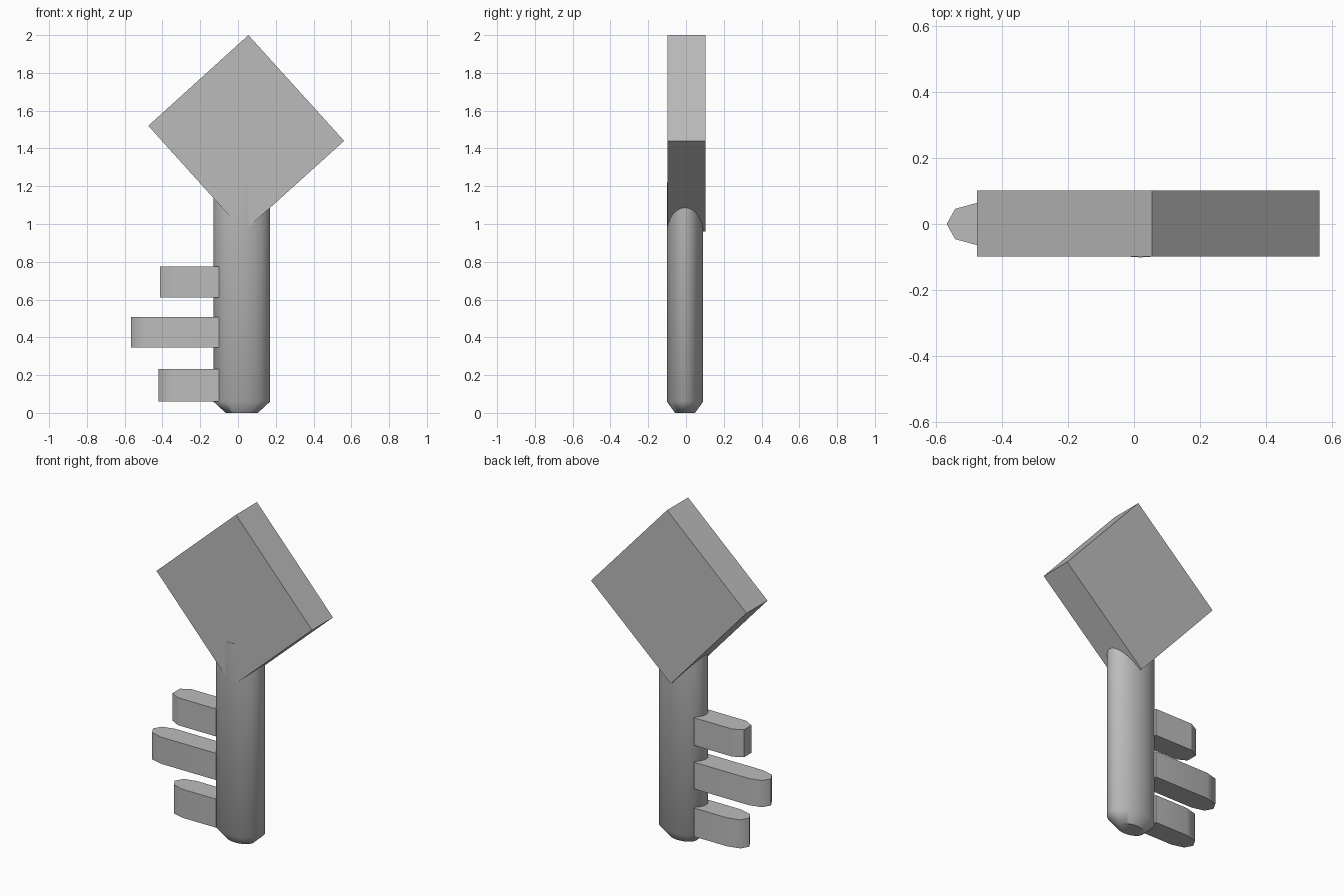
import bpy
import bmesh
from math import cos, sin, tau, radians

cube = bpy.data.objects.get("Cube")
if cube:
    bpy.data.objects.remove(cube)

grey = bpy.data.materials.new("Grey metal")
grey.use_nodes = True
grey.diffuse_color = (0.5, 0.5, 0.5, 1)
grey.node_tree.nodes["Principled BSDF"].inputs["Base Color"].default_value = grey.diffuse_color


def loft(name, rings, smooth_angle=None):
    """Join rings of points into a closed solid with flat caps."""
    bm = bmesh.new()
    loops = [[bm.verts.new(p) for p in ring] for ring in rings]
    for a, b in zip(loops, loops[1:]):
        for i in range(len(a)):
            j = (i + 1) % len(a)
            bm.faces.new((a[i], a[j], b[j], b[i]))
    bm.faces.new(loops[0])
    bm.faces.new(loops[-1])
    bmesh.ops.recalc_face_normals(bm, faces=bm.faces)
    mesh = bpy.data.meshes.new(name)
    bm.to_mesh(mesh)
    bm.free()
    mesh.materials.append(grey)
    obj = bpy.data.objects.new(name, mesh)
    bpy.context.collection.objects.link(obj)
    if smooth_angle:
        bpy.ops.object.select_all(action='DESELECT')
        obj.select_set(True)
        bpy.context.view_layer.objects.active = obj
        bpy.ops.object.shade_smooth_by_angle(angle=radians(smooth_angle))
    return obj


def ellipse(rx, ry, z, sides=32):
    return [(0.02 + rx * cos(tau * i / sides), -0.005 + ry * sin(tau * i / sides), z)
            for i in range(sides)]


# Oval shaft, tapered at the foot and running up into the head
loft("shaft", [ellipse(0.085, 0.053, 0), ellipse(0.15, 0.096, 0.06),
               ellipse(0.15, 0.096, 1.22)], 50)

# Square head slab standing on its corner
corners = [(0.055, 2.0), (-0.475, 1.52), (0.03, 0.96), (0.562, 1.44)]
loft("head", [[(x, y, z) for x, z in corners] for y in (-0.098, 0.102)])


# Teeth: the half outline is mirrored in y and extruded upwards
def tooth(name, half, bottom, top, angle):
    outline = half + [(x, -y) for x, y in reversed(half) if y > 0]
    loft(name, [[(x, y, z) for x, y in outline] for z in (bottom, top)], angle)


def pointed(tip):
    return [(-0.1, 0.066), (tip + 0.1, 0.066), (tip + 0.026, 0.046), (tip, 0)]


tooth("lower_tooth", pointed(-0.422), 0.06, 0.232, 50)
tooth("middle_tooth", pointed(-0.567), 0.347, 0.508, 50)
tooth("upper_tooth", [(-0.1, 0.066), (-0.355, 0.066), (-0.412, 0.035)], 0.61, 0.776, 20)
